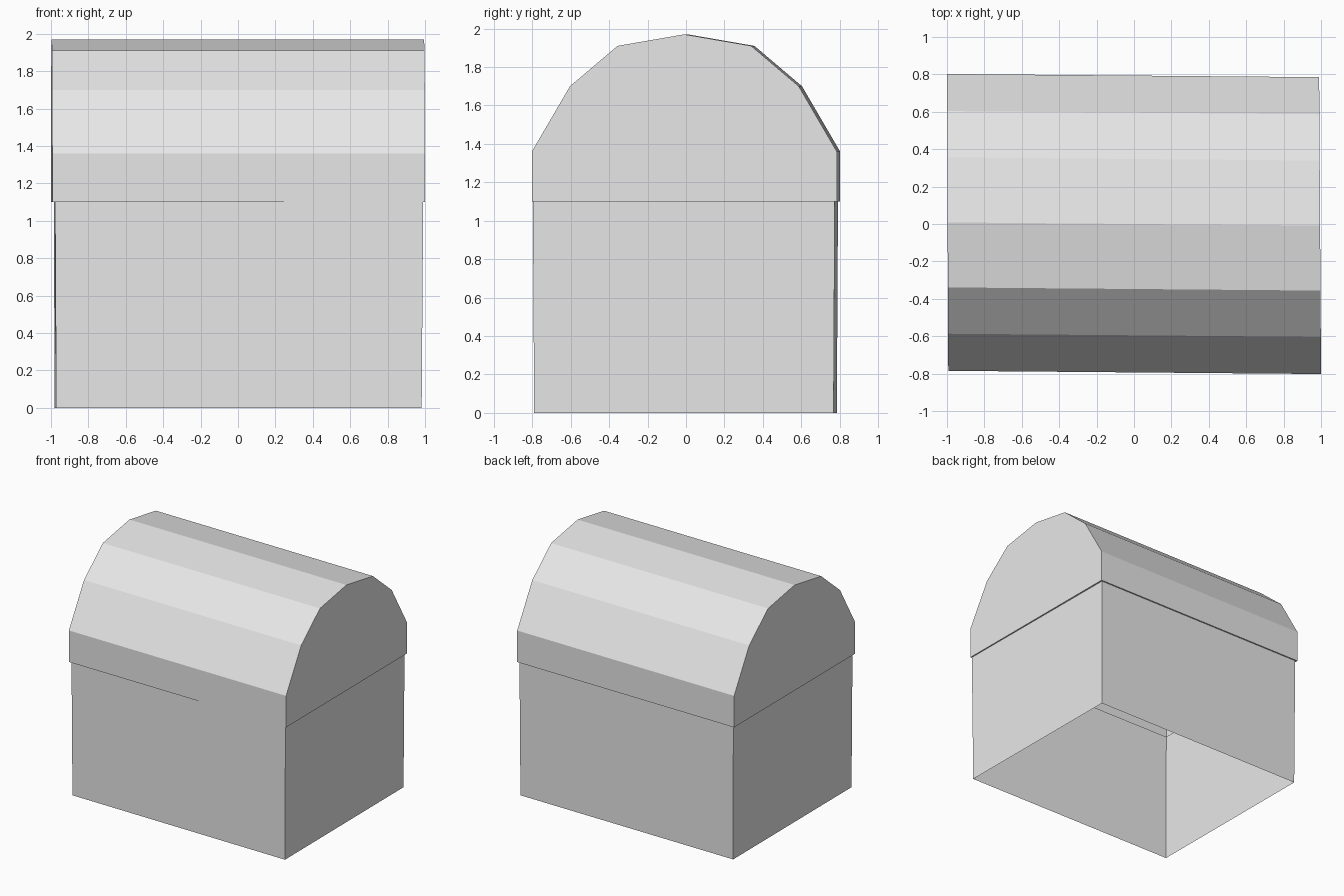
import bpy
import bmesh

cube = bpy.data.objects.get("Cube")
if cube:
    bpy.data.objects.remove(cube, do_unlink=True)

# Single plain grey
grey = bpy.data.materials.new("light grey")
grey.use_nodes = True
COLOUR = (0.8, 0.8, 0.8, 1.0)
grey.diffuse_color = COLOUR
grey.node_tree.nodes["Principled BSDF"].inputs["Base Color"].default_value = COLOUR

# Slightly skewed plans, in order: front left, front right, back right, back left (x to the right)
FLOOR = [(-0.972, -0.768), (0.982, -0.790), (0.972, 0.768), (-0.980, 0.785)]
WALL_TOP = [(-0.978, -0.772), (0.990, -0.797), (0.977, 0.774), (-0.985, 0.791)]
LID_RIM = [(-0.993, -0.785), (1.0, -0.802), (0.990, 0.785), (-1.0, 0.802)]
SEAM = 1.10

# Half-round lid section: fraction from front edge to back edge, height
ARCH = [(0, SEAM), (0, 1.36), (0.125, 1.70), (0.281, 1.91), (0.5, 1.97),
        (0.719, 1.91), (0.875, 1.70), (1, 1.36), (1, SEAM)]


def ring(bm, plan, z):
    return [bm.verts.new((x, y, z)) for x, y in plan]


def bridge(bm, low, high):
    n = len(low)
    for i in range(n):
        j = (i + 1) % n
        bm.faces.new((low[i], low[j], high[j], high[i]))


def finish(bm, name):
    mesh = bpy.data.meshes.new(name)
    bm.to_mesh(mesh)
    bm.free()
    mesh.materials.append(grey)
    obj = bpy.data.objects.new(name, mesh)
    bpy.context.collection.objects.link(obj)


# Chest body: thin tapered walls, open below
bm = bmesh.new()
bridge(bm, ring(bm, FLOOR, 0), ring(bm, WALL_TOP, SEAM))
finish(bm, "chest_body")

# Arched lid: section swept between the two gable ends
bm = bmesh.new()


def section(front, back):
    return [bm.verts.new((front[0] + (back[0] - front[0]) * t,
                          front[1] + (back[1] - front[1]) * t, z)) for t, z in ARCH]


left = section(LID_RIM[0], LID_RIM[3])
right = section(LID_RIM[1], LID_RIM[2])
for i in range(len(ARCH) - 1):
    bm.faces.new((left[i], right[i], right[i + 1], left[i + 1]))
bm.faces.new(left)
bm.faces.new(right[::-1])
# Overhanging lip that meets the top of the walls
bridge(bm, [left[0], right[0], right[-1], left[-1]], ring(bm, WALL_TOP, SEAM))
bmesh.ops.recalc_face_normals(bm, faces=bm.faces)
finish(bm, "lid")
